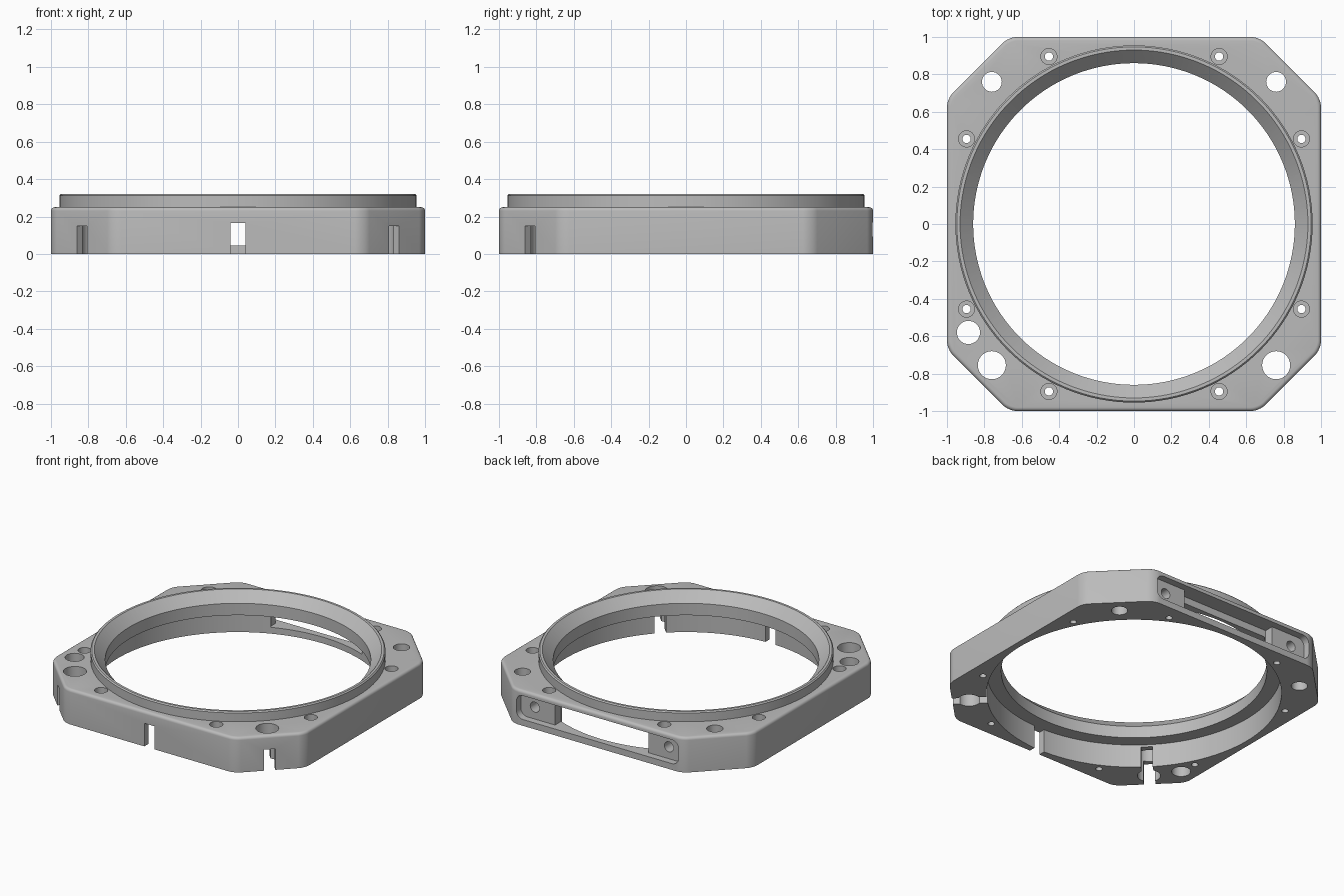
import bpy, bmesh, math
from mathutils import Matrix, Vector

if "Cube" in bpy.data.objects:
    bpy.data.objects.remove(bpy.data.objects["Cube"], do_unlink=True)

grey = bpy.data.materials.new("plain grey")
grey.use_nodes = True
colour = (0.5, 0.5, 0.5, 1)
grey.diffuse_color = colour
grey.node_tree.nodes["Principled BSDF"].inputs["Base Color"].default_value = colour


def make(name, bm):
    bmesh.ops.recalc_face_normals(bm, faces=bm.faces)
    mesh = bpy.data.meshes.new(name)
    bm.to_mesh(mesh)
    bm.free()
    mesh.materials.append(grey)
    ob = bpy.data.objects.new(name, mesh)
    bpy.context.collection.objects.link(ob)
    return ob


def lathe(name, profile, steps=128):
    """Solid of revolution; the profile starts and ends on the axis."""
    bm = bmesh.new()
    verts = [bm.verts.new((r, 0, z)) for r, z in profile]
    edges = [bm.edges.new(pair) for pair in zip(verts, verts[1:])]
    bmesh.ops.spin(bm, geom=verts + edges, cent=(0, 0, 0), axis=(0, 0, 1),
                   angle=math.tau, steps=steps)
    bmesh.ops.remove_doubles(bm, verts=bm.verts, dist=1e-5)
    return make(name, bm)


def cylinder(name, x, y, r, z0, z1):
    ob = lathe(name, [(0, z0), (r, z0), (r, z1), (0, z1)], 32)
    ob.data.transform(Matrix.Translation((x, y, 0)))
    return ob


def box(name, low, high, turn=0, rounding=0):
    low, high = Vector(low), Vector(high)
    bm = bmesh.new()
    bmesh.ops.create_cube(bm, size=1)
    bm.transform(Matrix.Translation((low + high) / 2) @ Matrix.Diagonal((*(high - low), 1)))
    if rounding:  # round the edges that run front to back
        along = [e for e in bm.edges if abs(e.verts[0].co.y - e.verts[1].co.y) > 1e-4]
        bmesh.ops.bevel(bm, geom=along, offset=rounding, segments=6, profile=0.5, affect='EDGES')
    bm.transform(Matrix.Rotation(turn, 4, 'Z'))
    return make(name, bm)


def combine(target, tool, operation='DIFFERENCE'):
    mod = target.modifiers.new("boolean", 'BOOLEAN')
    mod.operation, mod.solver, mod.object = operation, 'EXACT', tool
    bpy.context.view_layer.objects.active = target
    bpy.ops.object.modifier_apply(modifier=mod.name)
    bpy.data.objects.remove(tool, do_unlink=True)


# Octagonal plate with rounded corners and a softened top edge
HEIGHT, CUT = 0.25, 0.67
bm = bmesh.new()
outline = [(CUT, -1), (1, -CUT), (1, CUT), (CUT, 1),
           (-CUT, 1), (-1, CUT), (-1, -CUT), (-CUT, -1)]
base = bm.faces.new([bm.verts.new((x, y, 0)) for x, y in outline])
grown = bmesh.ops.extrude_face_region(bm, geom=[base])["geom"]
bmesh.ops.translate(bm, verts=[g for g in grown if isinstance(g, bmesh.types.BMVert)],
                    vec=(0, 0, HEIGHT))
upright = [e for e in bm.edges if abs(e.verts[0].co.z - e.verts[1].co.z) > 0.1]
bmesh.ops.bevel(bm, geom=upright, offset=0.045, segments=6, profile=0.5, affect='EDGES')
rim = [e for e in bm.edges if all(v.co.z > HEIGHT - 1e-4 for v in e.verts)]
bmesh.ops.bevel(bm, geom=rim, offset=0.02, segments=4, profile=0.5, affect='EDGES')
frame = make("adapter_frame", bm)

# Raised collar, then the stepped bore with a flared mouth
combine(frame, lathe("collar", [(0, 0.1), (0.955, 0.1), (0.955, 0.312),
                                (0.947, 0.32), (0, 0.32)]), 'UNION')
combine(frame, lathe("bore", [(0, -0.1), (0.955, -0.1), (0.955, 0.165), (0.86, 0.165),
                              (0.86, 0.25), (0.95, 0.34), (0, 0.34)]))

# Counterbored screw holes, two near each corner
for sx in (-1, 1):
    for sy in (-1, 1):
        for x, y in ((0.455, 0.895), (0.895, 0.455)):
            combine(frame, cylinder("screw_hole", sx * x, sy * y, 0.022, -0.1, 0.4))
            combine(frame, cylinder("counterbore", sx * x, sy * y, 0.043, 0.17, 0.4))

# Corner holes: small at the back, large at the front, one extra
for x, y, r in ((0.76, 0.76, 0.053), (-0.76, 0.76, 0.053), (0.76, -0.755, 0.075),
                (-0.76, -0.755, 0.075), (-0.885, -0.58, 0.062)):
    combine(frame, cylinder("rod_hole", x, y, r, -0.1, 0.4))

# Notches in the front wall and the two front corners
combine(frame, box("front_notch", (-0.04, -1.1, -0.1), (0.04, -0.9, 0.165)))
for side in (-1, 1):
    combine(frame, box("corner_notch", (-0.038, -1.3, -0.1), (0.038, -0.92, 0.15),
                       side * math.pi / 4))

# Recess in the back wall, open to the bore in the middle, with a blind hole at each end
combine(frame, box("back_recess", (-0.64, 0.95, 0.045), (0.64, 1.1, 0.215), 0, 0.05))
combine(frame, box("back_window", (-0.37, 0.885, 0.045), (0.37, 1.05, 0.215)))
for side in (-1, 1):
    hole = cylinder("blind_hole", 0, 0, 0.036, 0, 0.2)
    hole.data.transform(Matrix.Translation((side * 0.53, 1.05, 0.13))
                        @ Matrix.Rotation(math.pi / 2, 4, 'X'))
    combine(frame, hole)

bpy.ops.object.select_all(action='DESELECT')
frame.select_set(True)
bpy.context.view_layer.objects.active = frame
bpy.ops.object.shade_smooth_by_angle(angle=math.radians(30))
